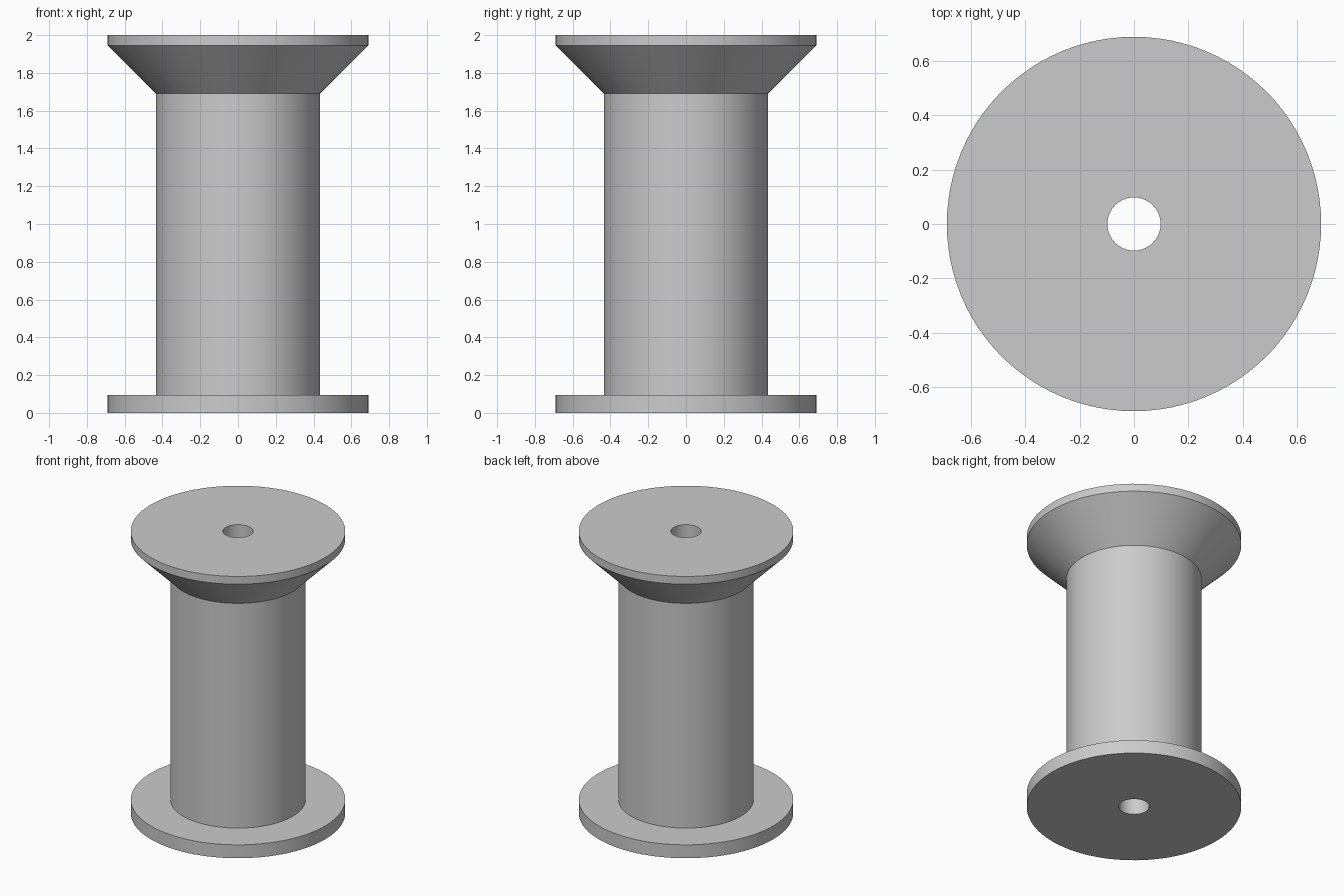
import bpy
import bmesh
import math

cube = bpy.data.objects.get("Cube")
if cube:
    bpy.data.objects.remove(cube, do_unlink=True)

SEGMENTS = 96
HOLE, CORE, RIM = 0.098, 0.435, 0.69
HEIGHT, BASE_TOP, CONE_BOTTOM, LIP_BOTTOM = 2.0, 0.095, 1.69, 1.945

# Single grey material
grey = bpy.data.materials.new("plain grey")
grey.use_nodes = True
colour = (0.6, 0.6, 0.6, 1)
grey.diffuse_color = colour
grey.node_tree.nodes["Principled BSDF"].inputs["Base Color"].default_value = colour


def lathe(name, profile, material):
    """Revolve a closed (radius, height) outline about the z axis."""
    bm = bmesh.new()
    rings = []
    for i in range(SEGMENTS):
        a = math.tau * i / SEGMENTS
        rings.append([bm.verts.new((r * math.cos(a), r * math.sin(a), z))
                      for r, z in profile])
    n = len(profile)
    for i, ring in enumerate(rings):
        following = rings[(i + 1) % SEGMENTS]
        for j in range(n):
            k = (j + 1) % n
            bm.faces.new((ring[j], following[j], following[k], ring[k]))
    bmesh.ops.recalc_face_normals(bm, faces=bm.faces)
    mesh = bpy.data.meshes.new(name)
    bm.to_mesh(mesh)
    bm.free()
    mesh.materials.append(material)
    obj = bpy.data.objects.new(name, mesh)
    bpy.context.collection.objects.link(obj)
    bpy.ops.object.select_all(action="DESELECT")
    obj.select_set(True)
    bpy.context.view_layer.objects.active = obj
    bpy.ops.object.shade_smooth_by_angle(angle=math.radians(30))
    return obj


# Spool: flat base flange, straight core, flared top flange, bored through
lathe("spool", [
    (HOLE, 0), (RIM, 0), (RIM, BASE_TOP),
    (CORE, BASE_TOP), (CORE, CONE_BOTTOM),
    (RIM, LIP_BOTTOM), (RIM, HEIGHT), (HOLE, HEIGHT),
], grey)
